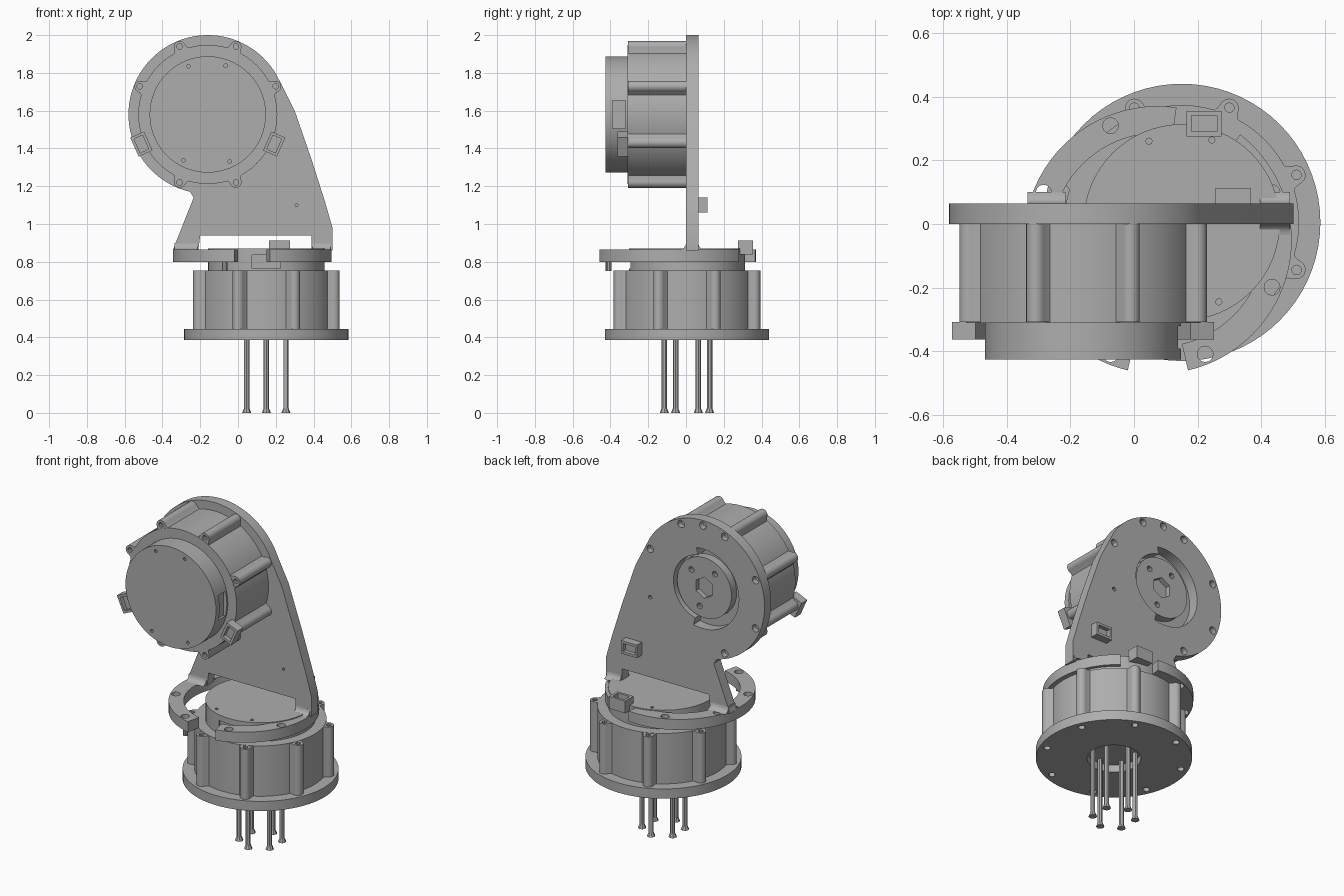
import bpy, bmesh, math
from mathutils import Matrix, Vector

if "Cube" in bpy.data.objects:
    bpy.data.objects.remove(bpy.data.objects["Cube"])

grey = bpy.data.materials.new("machined_grey")
grey.use_nodes = True
grey.diffuse_color = (0.42, 0.42, 0.42, 1)
grey.node_tree.nodes["Principled BSDF"].inputs["Base Color"].default_value = (0.42, 0.42, 0.42, 1)

EIGHTHS = [22.5 + 45 * i for i in range(8)]


def polar(r, deg, cx=0.0, cy=0.0):
    a = math.radians(deg)
    return (cx + r * math.cos(a), cy + r * math.sin(a))


def arc(r, start, end, n, cx=0.0, cy=0.0):
    return [polar(r, start + (end - start) * i / n, cx, cy) for i in range(n + 1)]


def make(name, bm, matrix=None):
    bmesh.ops.recalc_face_normals(bm, faces=bm.faces)
    mesh = bpy.data.meshes.new(name)
    bm.to_mesh(mesh)
    bm.free()
    mesh.materials.append(grey)
    ob = bpy.data.objects.new(name, mesh)
    bpy.context.collection.objects.link(ob)
    if matrix:
        mesh.transform(matrix)
    return ob


def add_prism(bm, pts, z0, z1):
    """Extrude a flat outline from z0 to z1."""
    face = bm.faces.new([bm.verts.new((x, y, z0)) for x, y in pts])
    out = bmesh.ops.extrude_face_region(bm, geom=[face])
    for v in out["geom"]:
        if isinstance(v, bmesh.types.BMVert):
            v.co.z = z1
    bm.faces.new([v for v in face.verts]) if not face.is_valid else None


def add_cyl(bm, x, y, r, z0, z1, n=64, r_top=None):
    bmesh.ops.create_cone(bm, cap_ends=True, segments=n, radius1=r,
                          radius2=r if r_top is None else r_top, depth=z1 - z0,
                          matrix=Matrix.Translation((x, y, (z0 + z1) / 2)))


def add_box(bm, centre, size, turn=0):
    bmesh.ops.create_cube(bm, size=1, matrix=Matrix.Translation(centre)
                          @ Matrix.Rotation(math.radians(turn), 4, 'Z')
                          @ Matrix.Diagonal((*size, 1)))


def cut(ob, bm):
    """Subtract the cutter, bake the result and drop the cutter."""
    cutter = make("cutter", bm)
    cutter.hide_render = True
    mod = ob.modifiers.new("cut", 'BOOLEAN')
    mod.operation, mod.solver, mod.object = 'DIFFERENCE', 'EXACT', cutter
    bpy.context.view_layer.update()
    baked = bpy.data.meshes.new_from_object(ob.evaluated_get(bpy.context.evaluated_depsgraph_get()))
    ob.modifiers.clear()
    ob.data = baked
    bpy.data.objects.remove(cutter)


def connector(name, centre, turn, matrix, height=0.055):
    """Small hollow socket with an open top."""
    bm, hole = bmesh.new(), bmesh.new()
    add_box(bm, centre, (0.11, 0.08, height), turn)
    ob = make(name, bm)
    add_box(hole, Vector(centre) + Vector((0, 0, 0.03)), (0.08, 0.05, height), turn)
    cut(ob, hole)
    ob.data.transform(matrix)


def motor(prefix, matrix, sockets, notch):
    """Drum with eight screw lugs and a notched end cap, along local z."""
    bm = bmesh.new()
    add_cyl(bm, 0, 0, 0.368, 0, 0.31)
    make(prefix + "_body", bm, matrix)
    bm, holes = bmesh.new(), bmesh.new()
    for a in EIGHTHS:
        rot = Matrix.Rotation(math.radians(a), 4, 'Z')
        outline = [(0.35, -0.05), (0.375, -0.034)] + arc(0.03, -75, 75, 8, 0.388) + [(0.375, 0.034), (0.35, 0.05)]
        add_prism(bm, [(rot @ Vector((x, y, 0)))[:2] for x, y in outline], 0, 0.308)
        add_cyl(holes, *polar(0.39, a), 0.015, 0.28, 0.33, 10)
    lugs = make(prefix + "_lugs", bm)
    cut(lugs, holes)
    lugs.data.transform(matrix)
    bm, holes = bmesh.new(), bmesh.new()
    add_cyl(bm, 0, 0, 0.308, 0.30, 0.425)
    cap = make(prefix + "_cap", bm)
    for a in (70, 112, 242, 295):
        add_cyl(holes, *polar(0.275, a), 0.01, 0.40, 0.45, 8)
    add_box(holes, (*polar(0.315, notch), 0.355), (0.06, 0.15, 0.07), notch)
    cut(cap, holes)
    cap.data.transform(matrix)
    for i, a in enumerate(sockets):
        connector(f"{prefix}_socket_{i + 1}", (*polar(0.385, a), 0.335), a + 90, matrix)


# Lower and upper motors
motor("lower_motor", Matrix.Translation((0.15, 0.005, 0.445)), [], -90)
UP = Matrix.Translation((-0.16, 0, 1.58)) @ Matrix.Rotation(math.pi / 2, 4, 'X')
motor("upper_motor", UP, [-24, 204], 0)
connector("lower_socket", (0.22, 0.315, 0.875), 0, Matrix(), 0.075)

# Base disc with rim holes and a cable opening
bm, holes = bmesh.new(), bmesh.new()
add_cyl(bm, 0.15, 0.005, 0.435, 0.385, 0.445, 72)
base = make("base_disc", bm)
add_cyl(holes, 0.15, 0.005, 0.15, 0.3, 0.43, 40)
for a in EIGHTHS:
    add_cyl(holes, *polar(0.39, a, 0.15, 0.005), 0.02, 0.3, 0.43, 12)
cut(base, holes)

# Six contact pins with flared tips
bm = bmesh.new()
for i in range(6):
    x, y = polar(0.12, 30 + 60 * i, 0.15, 0.005)
    add_cyl(bm, x, y, 0.014, 0.02, 0.44, 12)
    add_cyl(bm, x, y, 0.024, 0.0, 0.03, 8, 0.012)
make("contact_pins", bm)

# Split bracket ring, offset from the lower motor
RX, RY = 0.075, -0.05
for name, a0, a1 in (("bracket_ring_right", 82, 257), ("bracket_ring_left", -77, 52)):
    bm, holes = bmesh.new(), bmesh.new()
    add_prism(bm, arc(0.42, a0, a1, 40, RX, RY) + arc(0.335, a1, a0, 40, RX, RY), 0.80, 0.865)
    ring = make(name, bm)
    for a in EIGHTHS:
        if a0 < a < a1 or a0 < a - 360 < a1:
            add_cyl(holes, *polar(0.388, a, RX, RY), 0.025, 0.7, 0.95, 12)
    cut(ring, holes)

# Locating peg under the ring
bm = bmesh.new()
add_cyl(bm, -0.07, -0.41, 0.015, 0.75, 0.81, 10)
make("ring_peg", bm)

# Upright arm plate: outline in x and z, pushed back along y
STAND = Matrix.Rotation(math.pi / 2, 4, 'X')
bm, holes = bmesh.new(), bmesh.new()
outline = arc(0.42, 30, 257, 56, -0.16, 1.58)
outline += [(-0.235, 1.14), (-0.33, 0.9), (-0.345, 0.86), (-0.21, 0.86), (-0.2, 0.94)]
outline += [(0.39, 0.94), (0.39, 0.86), (0.5, 0.86), (0.5, 0.98), (0.46, 1.12), (0.39, 1.34), (0.3, 1.6)]
add_prism(bm, outline, -0.065, 0)
plate = make("arm_plate", bm)
for a in [90] + EIGHTHS[:6]:
    add_cyl(holes, *polar(0.388, a, -0.16, 1.58), 0.023, -0.1, -0.03, 12)
add_cyl(holes, *polar(0.388, -22.5, -0.16, 1.58), 0.012, -0.1, -0.03, 10)
add_cyl(holes, 0.31, 1.1, 0.008, -0.03, 0.05, 8)
cut(plate, holes)
pocket = bmesh.new()
add_prism(pocket, arc(0.245, 80, 285, 32, -0.16, 1.58) + arc(0.2, 285, 440, 24, -0.16, 1.58), -0.1, 0.05)
cut(plate, pocket)
plate.data.transform(STAND)

# Output hub in the arm opening, with a hexagonal recess
bm, holes = bmesh.new(), bmesh.new()
add_cyl(bm, -0.16, 1.58, 0.185, -0.05, 0.02)
hub = make("output_hub", bm)
add_cyl(holes, -0.16, 1.58, 0.065, -0.1, -0.02, 6)
for a in (45, 125, 285):
    add_cyl(holes, *polar(0.125, a, -0.16, 1.58), 0.018, -0.1, -0.02, 10)
cut(hub, holes)
hub.data.transform(STAND)

# Concave fillets joining the arm to the ring
fillet = arc(0.035, 270, 180, 6, 0.1, 0.9) + arc(0.035, 0, -90, 6, -0.035, 0.9)
for name, x0, x1 in (("foot_right", -0.335, -0.215), ("foot_left", 0.395, 0.49)):
    bm = bmesh.new()
    add_prism(bm, fillet, x0, x1)
    make(name, bm, Matrix(((0, 0, 1, 0), (1, 0, 0, 0), (0, 1, 0, 0), (0, 0, 0, 1))))

# Socket on the back of the arm
connector("arm_socket", (0, 0, 0.025), 0,
          Matrix.Translation((0.31, 0.06, 1.1)) @ Matrix.Rotation(-math.pi / 2, 4, 'X'))

# Smooth shading with sharp edges kept
for ob in bpy.context.collection.objects:
    if ob.type == 'MESH' and grey.name in ob.data.materials:
        ob.select_set(True)
        bpy.context.view_layer.objects.active = ob
bpy.ops.object.shade_smooth_by_angle(angle=math.radians(30))
